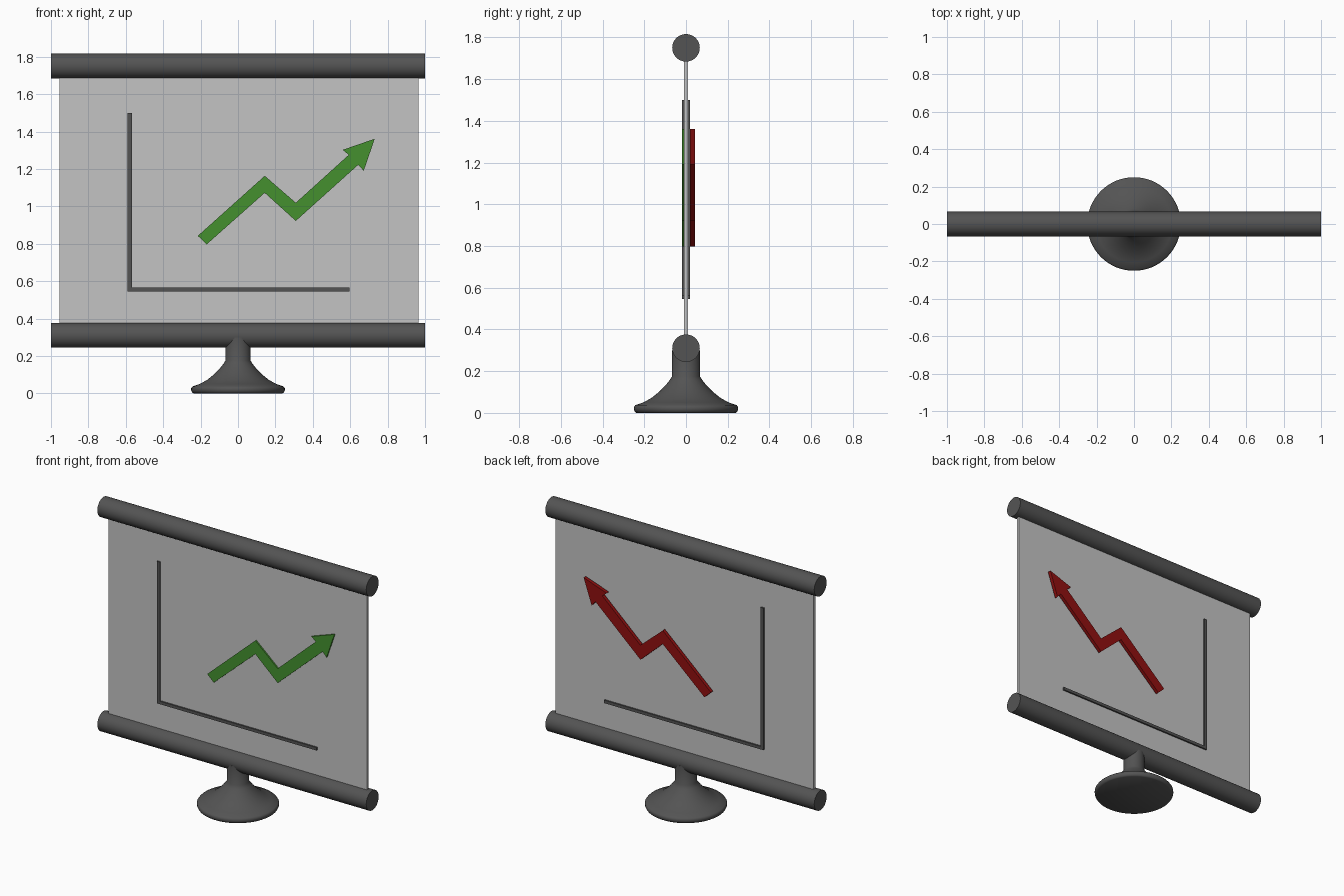
import bpy
import bmesh
import math

cube = bpy.data.objects.get("Cube")
if cube:
    bpy.data.objects.remove(cube, do_unlink=True)


def make_material(name, rgb):
    mat = bpy.data.materials.new(name)
    mat.use_nodes = True
    color = (*rgb, 1.0)
    mat.diffuse_color = color
    mat.node_tree.nodes["Principled BSDF"].inputs["Base Color"].default_value = color
    return mat


dark = make_material("dark grey", (0.088, 0.088, 0.088))
grey = make_material("screen grey", (0.55, 0.55, 0.55))
green = make_material("green", (0.058, 0.28, 0.028))
red = make_material("dark red", (0.28, 0.005, 0.005))


def finish(name, bm, mat, smooth=False):
    bmesh.ops.recalc_face_normals(bm, faces=bm.faces)
    mesh = bpy.data.meshes.new(name)
    bm.to_mesh(mesh)
    bm.free()
    mesh.materials.append(mat)
    obj = bpy.data.objects.new(name, mesh)
    bpy.context.collection.objects.link(obj)
    if smooth:
        bpy.ops.object.select_all(action='DESELECT')
        obj.select_set(True)
        bpy.context.view_layer.objects.active = obj
        bpy.ops.object.shade_smooth_by_angle(angle=math.radians(40))
    return obj


def plate(name, outline, y_front, y_back, mat):
    """Extrude an outline drawn in x and z from y_front to y_back."""
    bm = bmesh.new()
    face = bm.faces.new([bm.verts.new((x, y_front, z)) for x, z in outline])
    moved = bmesh.ops.extrude_face_region(bm, geom=[face])["geom"]
    verts = [v for v in moved if isinstance(v, bmesh.types.BMVert)]
    bmesh.ops.translate(bm, verts=verts, vec=(0, y_back - y_front, 0))
    if face.is_valid and all(len(e.link_faces) > 2 for e in face.edges):
        bm.faces.remove(face)
    return finish(name, bm, mat)


def lathe(name, profile, mat, steps=64):
    """Spin a (radius, z) profile around the z axis."""
    bm = bmesh.new()
    verts = [bm.verts.new((r, 0, z)) for r, z in profile]
    edges = [bm.edges.new(pair) for pair in zip(verts, verts[1:])]
    bmesh.ops.spin(bm, geom=verts + edges, axis=(0, 0, 1), cent=(0, 0, 0),
                   angle=math.tau, steps=steps)
    bmesh.ops.remove_doubles(bm, verts=bm.verts, dist=0.0001)
    return finish(name, bm, mat, smooth=True)


# Rollers above and below the screen
for name, z in (("top_roller", 1.75), ("bottom_roller", 0.31)):
    bm = bmesh.new()
    bmesh.ops.create_cone(bm, cap_ends=True, segments=48,
                          radius1=0.066, radius2=0.066, depth=2)
    roller = finish(name, bm, dark, smooth=True)
    roller.rotation_euler.y = math.pi / 2
    roller.location.z = z

# Screen sheet
plate("screen", [(-0.955, 0.31), (0.965, 0.31), (0.965, 1.75), (-0.955, 1.75)],
      -0.01, 0.01, grey)

# Chart axes, standing out on both sides of the screen
plate("chart_axes", [(-0.59, 0.545), (0.597, 0.545), (0.597, 0.565),
                     (-0.568, 0.565), (-0.568, 1.5), (-0.59, 1.5)],
      -0.02, 0.02, dark)

# Zigzag arrows, green on the front and red on the back
arrow = [(-0.215, 0.842), (-0.167, 0.797), (0.143, 1.072), (0.309, 0.922),
         (0.643, 1.222), (0.672, 1.19), (0.731, 1.361), (0.56, 1.302),
         (0.592, 1.275), (0.309, 1.019), (0.143, 1.163)]
plate("front_arrow", arrow, -0.02, 0.003, green)
plate("back_arrow", arrow, 0.02, 0.043, red)

# Flared foot and post
lathe("stand", [(0, 0), (0.238, 0), (0.245, 0.005), (0.25, 0.015), (0.25, 0.028),
                (0.243, 0.037), (0.205, 0.05), (0.165, 0.072), (0.13, 0.1),
                (0.1, 0.13), (0.08, 0.155), (0.067, 0.175), (0.067, 0.3),
                (0, 0.3)], dark)
